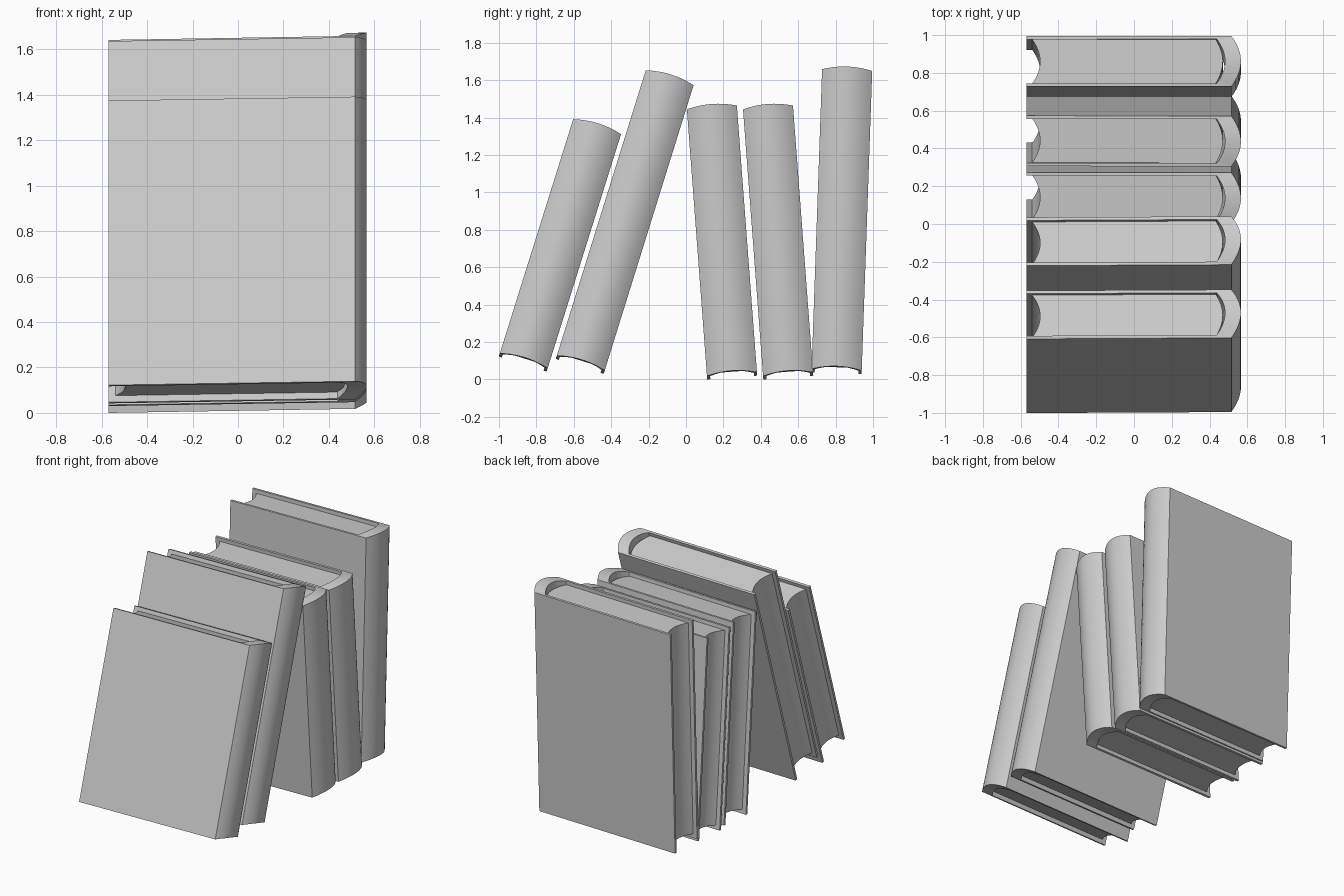
import bpy, bmesh
from math import radians
from mathutils import Matrix, Vector

if "Cube" in bpy.data.objects:
    bpy.data.objects.remove(bpy.data.objects["Cube"])

HALF = 0.134      # half book thickness
BOARD = 0.017     # cover board thickness
FORE, HINGE = -0.57, 0.515
N = 16            # segments across a rounded edge


def arc(x_edge, x_mid, half):
    """Shallow curve across the thickness: x_edge at the ends, x_mid in the middle."""
    pts = []
    for i in range(N + 1):
        t = 2 * i / N - 1
        pts.append((x_edge + (x_mid - x_edge) * (1 - t * t), t * half))
    return pts


def rise(x, y, half):
    """Ends slope gently up to the spine, which crowns in its middle."""
    crown = 0.018 * (1 - (y / half) ** 2) if x > 0.4 else 0
    return 0.0165 * (x - FORE) + crown


def finish(name, bm, place):
    bmesh.ops.recalc_face_normals(bm, faces=bm.faces)
    me = bpy.data.meshes.new(name)
    bm.to_mesh(me)
    bm.free()
    ob = bpy.data.objects.new(name, me)
    bpy.context.collection.objects.link(ob)
    ob.matrix_world = place
    bpy.ops.object.select_all(action='DESELECT')
    ob.select_set(True)
    bpy.context.view_layer.objects.active = ob
    bpy.ops.object.shade_smooth_by_angle(angle=radians(25))


def cover(name, height, place):
    # C-shaped section: outer and inner outlines with matching points
    inner_half = HALF - BOARD
    outer = [(FORE, -HALF)] + arc(HINGE, 0.566, HALF) + [(FORE, HALF)]
    inner = [(FORE, -inner_half)] + arc(0.438, 0.482, inner_half) + [(FORE, inner_half)]
    bm = bmesh.new()

    def ring(pts, half, z):
        return [bm.verts.new((x, y, z + rise(x, y, half))) for x, y in pts]

    o0, o1 = ring(outer, HALF, 0), ring(outer, HALF, height)
    i0, i1 = ring(inner, inner_half, 0), ring(inner, inner_half, height)
    for a, b in ((o0, o1), (o1, i1), (i1, i0), (i0, o0)):
        for k in range(len(a) - 1):
            bm.faces.new((a[k], a[k + 1], b[k + 1], b[k]))
    for k in (0, -1):
        bm.faces.new((o0[k], o1[k], i1[k], i0[k]))
    finish(name, bm, place)


def pages(name, height, place):
    # Block with hollow fore edge and rounded back, set in from the cover ends
    half = HALF - BOARD + 0.001
    back, front = arc(0.432, 0.47, half), arc(-0.54, -0.497, half)
    bm = bmesh.new()

    def ring(pts, z):
        return [bm.verts.new((x, y, z + 0.0165 * (x - FORE))) for x, y in pts]

    b0, b1 = ring(back, 0.03), ring(back, height - 0.027)
    f0, f1 = ring(front, 0.03), ring(front, height - 0.027)
    for a, b in ((b0, b1), (b1, f1), (f1, f0), (f0, b0)):
        for k in range(N):
            bm.faces.new((a[k], a[k + 1], b[k + 1], b[k]))
    for k in (0, -1):
        bm.faces.new((b0[k], b1[k], f1[k], f0[k]))
    finish(name, bm, place)


# Row of books: y, z of the foot, height, lean towards +y in degrees
books = [
    (-0.873, 0.082, 1.312, 17.4),
    (-0.568, 0.070, 1.598, 17.3),
    (0.247, 0.010, 1.430, -4.3),
    (0.547, 0.010, 1.430, -4.3),
    (0.805, 0.034, 1.603, 2.0),
]
for n, (y, z, height, lean) in enumerate(books, 1):
    place = Matrix.Translation(Vector((0, y, z))) @ Matrix.Rotation(radians(-lean), 4, 'X')
    cover(f"book_cover_{n}", height, place)
    pages(f"book_pages_{n}", height, place)
